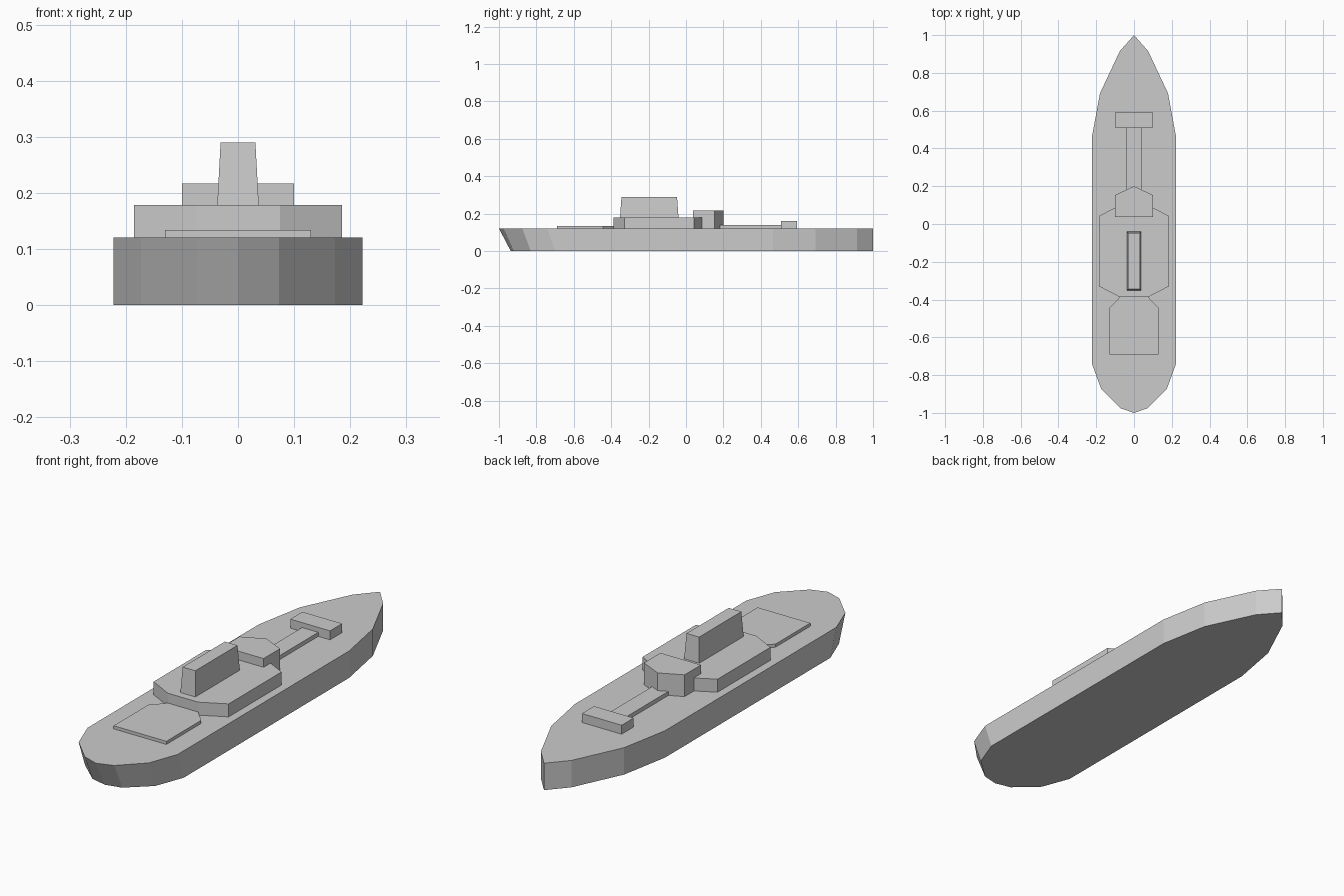
import bpy

if "Cube" in bpy.data.objects:
    bpy.data.objects.remove(bpy.data.objects["Cube"])


def mirrored(half):
    """Close a right-hand outline (listed stern to bow) across x = 0."""
    left = [(-x, y) for x, y in reversed(half) if x > 0]
    return half + left


def loft(name, bottom, top, z0, z1):
    """Solid between two matching outlines."""
    lo, hi = mirrored(bottom), mirrored(top)
    n = len(lo)
    verts = [(x, y, z0) for x, y in lo] + [(x, y, z1) for x, y in hi]
    faces = [tuple(reversed(range(n))), tuple(range(n, 2 * n))]
    faces += [(i, (i + 1) % n, n + (i + 1) % n, n + i) for i in range(n)]
    mesh = bpy.data.meshes.new(name)
    mesh.from_pydata(verts, [], faces)
    obj = bpy.data.objects.new(name, mesh)
    bpy.context.collection.objects.link(obj)
    return obj


def slab(name, outline, z0, z1):
    return loft(name, outline, outline, z0, z1)


def rect(half_width, y0, y1):
    return [(half_width, y0), (half_width, y1)]


DECK = 0.12

# Hull: upright bow, stern raked inward towards the keel
bow = [(0.222, 0.465), (0.18, 0.692), (0.075, 0.915), (0, 1.0)]
stern_deck = [(0, -1.0), (0.073, -0.975), (0.173, -0.875), (0.222, -0.742)]
stern_keel = [(0, -0.937), (0.073, -0.92), (0.173, -0.83), (0.222, -0.70)]
loft("hull", stern_keel + bow, stern_deck + bow, 0, DECK)

# Main deckhouse with clipped corners
slab("deckhouse", [(0.075, -0.387), (0.185, -0.33), (0.185, 0.042), (0.075, 0.1)], DECK, 0.178)

# Bridge with pointed front
slab("bridge", [(0.1, 0.037), (0.1, 0.153), (0, 0.2)], DECK, 0.217)

# Tapered funnel
loft("funnel", rect(0.037, -0.353, -0.04), rect(0.031, -0.345, -0.048), 0.178, 0.29)

# Low aft hatch
slab("aft_hatch", [(0.13, -0.69), (0.13, -0.445), (0.075, -0.387)], DECK, 0.134)

# Foredeck walkway and cross block
slab("fore_walkway", rect(0.04, 0.17, 0.51), DECK, 0.138)
slab("fore_block", rect(0.098, 0.508, 0.593), DECK, 0.16)
